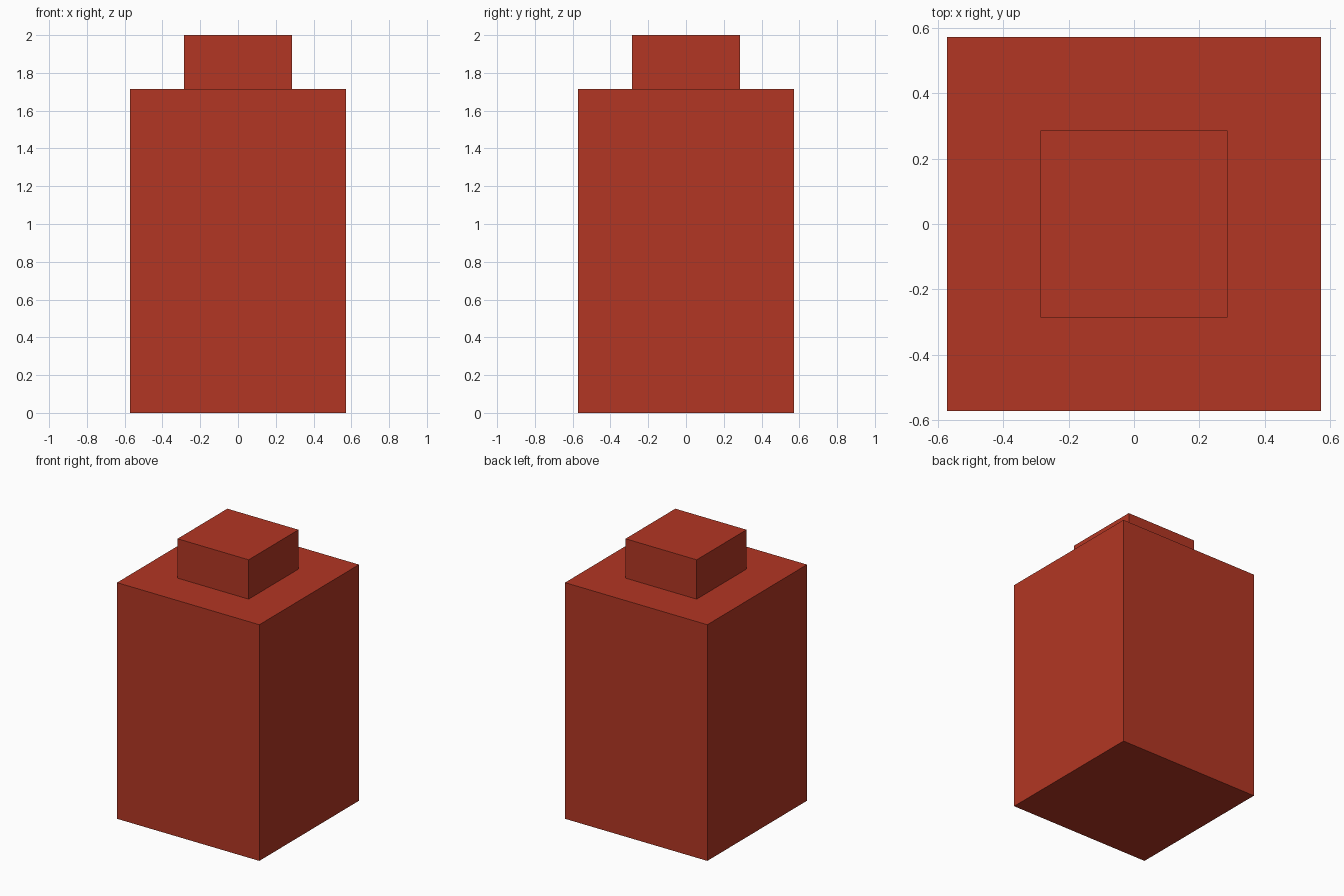
import bpy

if "Cube" in bpy.data.objects:
    bpy.data.objects.remove(bpy.data.objects["Cube"])

UNIT = 2 / 14  # the model is 14 grid units tall

red = bpy.data.materials.new("red")
red.diffuse_color = (0.45, 0.037, 0.017, 1)
red.use_nodes = True
red.node_tree.nodes["Principled BSDF"].inputs["Base Color"].default_value = red.diffuse_color


def block(name, width, height, base):
    """Square block centred on the z axis, sizes in grid units."""
    bpy.ops.mesh.primitive_cube_add(size=1, location=(0, 0, (base + height / 2) * UNIT))
    obj = bpy.context.object
    obj.name = name
    obj.scale = (width * UNIT, width * UNIT, height * UNIT)
    bpy.ops.object.transform_apply(location=False, rotation=False, scale=True)
    obj.data.materials.append(red)
    return obj


# Tall square body with a smaller cap resting on it
block("body", 8, 12, 0)
block("top_cap", 4, 2, 12)
